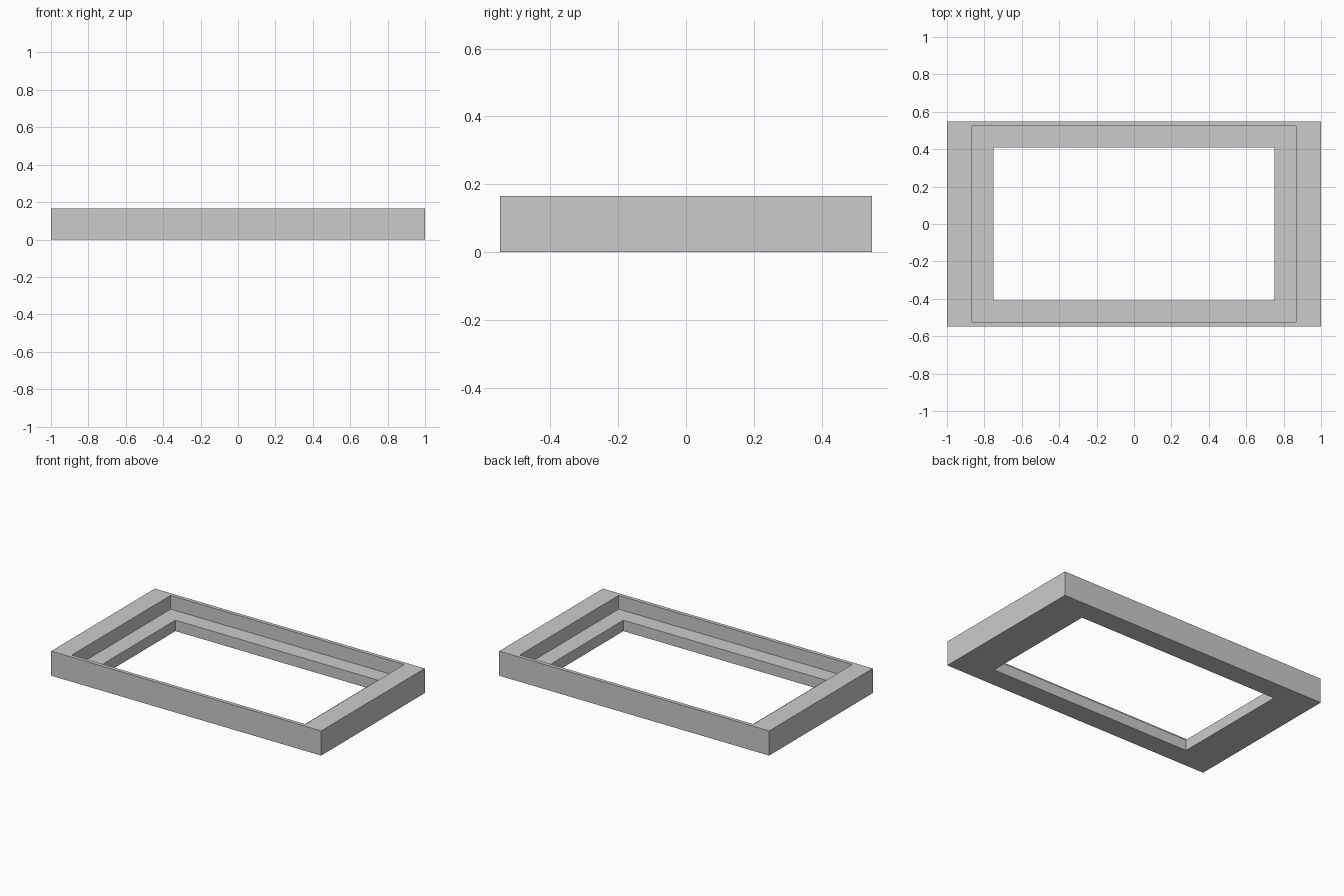
import bpy
import bmesh

cube = bpy.data.objects.get("Cube")
if cube:
    bpy.data.objects.remove(cube, do_unlink=True)

# Plain grey finish
grey = bpy.data.materials.new("plain_grey")
grey.use_nodes = True
colour = (0.6, 0.6, 0.6, 1)
grey.diffuse_color = colour
grey.node_tree.nodes["Principled BSDF"].inputs["Base Color"].default_value = colour

# Frame sizes: half width, half depth, heights
OUTER = (1.0, 0.548)
RECESS = (0.865, 0.523)
OPENING = (0.75, 0.409)
TOP, LEDGE = 0.165, 0.073

# Stepped cross-section, swept around the rectangle
profile = [(OUTER, 0), (OUTER, TOP), (RECESS, TOP),
           (RECESS, LEDGE), (OPENING, LEDGE), (OPENING, 0)]

bm = bmesh.new()
rings = [[bm.verts.new((sx * half[0], sy * half[1], z))
          for sx, sy in ((-1, -1), (1, -1), (1, 1), (-1, 1))]
         for half, z in profile]
for i, ring in enumerate(rings):
    after = rings[(i + 1) % len(rings)]
    for k in range(4):
        n = (k + 1) % 4
        bm.faces.new((ring[k], ring[n], after[n], after[k]))
bmesh.ops.recalc_face_normals(bm, faces=bm.faces)

mesh = bpy.data.meshes.new("rebated_frame")
bm.to_mesh(mesh)
bm.free()
mesh.materials.append(grey)
frame = bpy.data.objects.new("rebated_frame", mesh)
bpy.context.collection.objects.link(frame)
